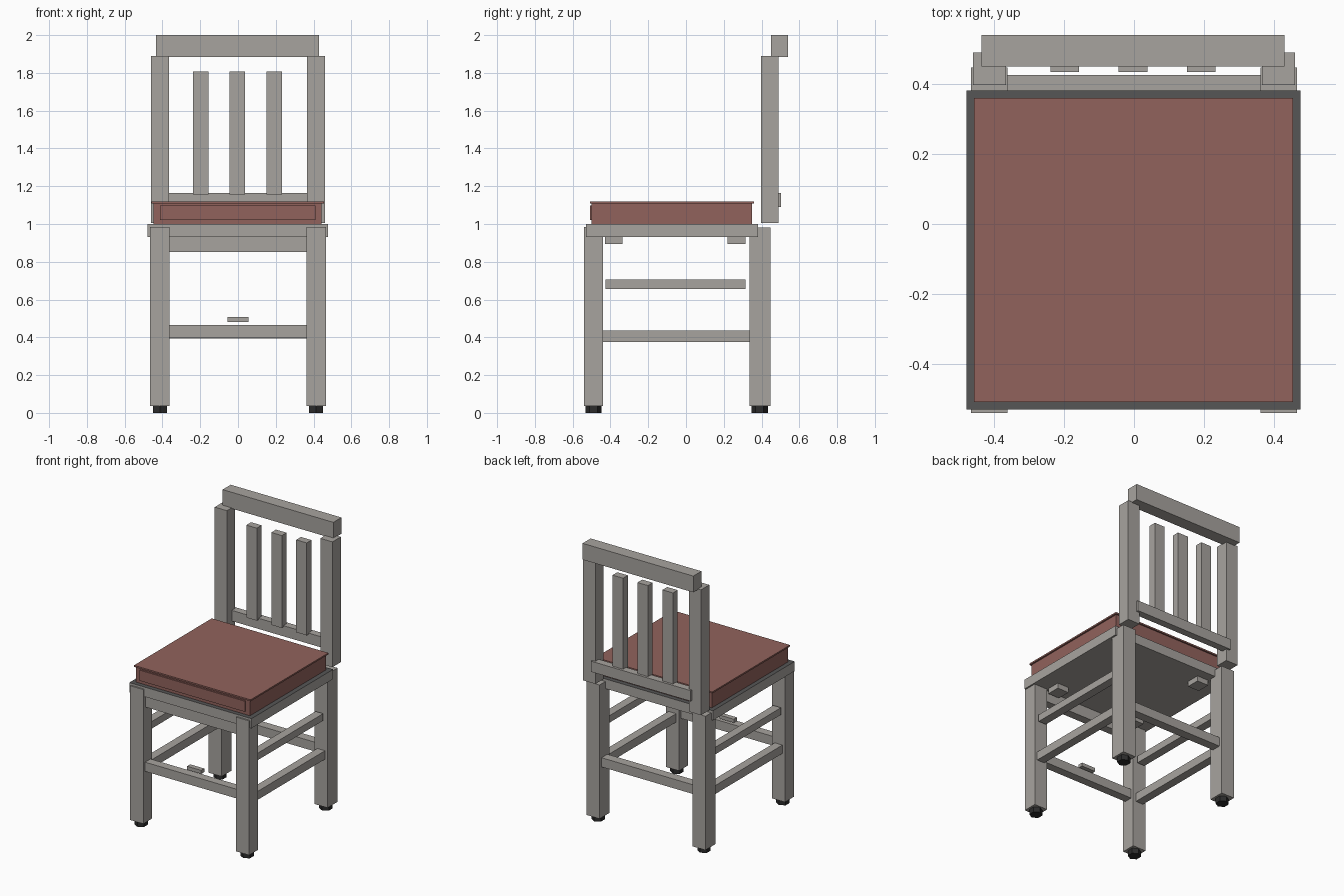
import bpy
import bmesh
from mathutils import Vector

default = bpy.data.objects.get("Cube")
if default:
    bpy.data.objects.remove(default, do_unlink=True)


def material(name, color):
    mat = bpy.data.materials.new(name)
    mat.use_nodes = True
    mat.diffuse_color = (*color, 1)
    mat.node_tree.nodes["Principled BSDF"].inputs["Base Color"].default_value = (*color, 1)
    return mat


wood = material("grey_wood", (0.39, 0.37, 0.345))
fabric = material("brick_fabric", (0.285, 0.123, 0.107))
dark = material("dark_board", (0.092, 0.092, 0.092))
rubber = material("black_rubber", (0.025, 0.025, 0.025))


def add_object(name, bm, *mats):
    mesh = bpy.data.meshes.new(name)
    bm.to_mesh(mesh)
    bm.free()
    for mat in mats:
        mesh.materials.append(mat)
    obj = bpy.data.objects.new(name, mesh)
    bpy.context.collection.objects.link(obj)
    return obj


def box(name, xs, ys, zs, *mats):
    """Box spanning the given ranges; a second material goes on its top."""
    bm = bmesh.new()
    bmesh.ops.create_cube(bm, size=1)
    spans = (xs, ys, zs)
    size = Vector([b - a for a, b in spans])
    middle = Vector([(a + b) / 2 for a, b in spans])
    for v in bm.verts:
        v.co = v.co * size + middle
    bm.normal_update()
    if len(mats) > 1:
        for f in bm.faces:
            f.material_index = int(f.normal.z > 0.5)
    return add_object(name, bm, *mats)


def foot(name, x, y):
    bm = bmesh.new()
    bmesh.ops.create_cone(bm, cap_ends=True, segments=6, radius1=0.043,
                          radius2=0.043, depth=0.04)
    bmesh.ops.translate(bm, vec=(x, y, 0.02), verts=bm.verts)
    add_object(name, bm, rubber)


# Parts repeated on the left and right
for side, s in (("left", 1), ("right", -1)):
    def pair(name, inner, outer, ys, zs):
        box(f"{side}_{name}", sorted((s * inner, s * outer)), ys, zs, wood)

    pair("front_leg", 0.362, 0.465, (-0.54, -0.44), (0.037, 0.985))
    pair("back_leg", 0.362, 0.465, (0.335, 0.447), (0.037, 0.982))
    pair("back_post", 0.365, 0.46, (0.397, 0.49), (1.005, 1.89))
    pair("lower_side_rail", 0.385, 0.445, (-0.44, 0.335), (0.375, 0.435))
    pair("upper_side_rail", 0.385, 0.445, (-0.425, 0.315), (0.655, 0.705))
    pair("front_corner_block", 0.27, 0.36, (-0.43, -0.335), (0.895, 0.935))
    pair("back_corner_block", 0.27, 0.36, (0.22, 0.315), (0.895, 0.935))
    foot(f"{side}_front_foot", s * 0.414, -0.49)
    foot(f"{side}_back_foot", s * 0.414, 0.39)

# Seat, apron and cross rails
box("seat_board", (-0.478, 0.476), (-0.53, 0.382), (0.932, 1.0), wood, dark)
box("front_apron", (-0.364, 0.364), (-0.515, -0.455), (0.852, 0.932), wood)
box("front_rail", (-0.364, 0.364), (-0.52, -0.46), (0.4, 0.465), wood)
box("back_rail", (-0.364, 0.364), (0.36, 0.425), (0.395, 0.46), wood)
box("small_plate", (-0.055, 0.055), (-0.49, -0.455), (0.482, 0.507), wood)

# Cushion with a thin top sheet and a raised front panel
box("cushion", (-0.447, 0.443), (-0.499, 0.35), (1.0, 1.11), fabric)
box("cushion_top", (-0.457, 0.454), (-0.508, 0.36), (1.108, 1.119), fabric)
box("cushion_front_panel", (-0.414, 0.409), (-0.508, -0.49), (1.022, 1.097), fabric)

# Backrest
box("top_rail", (-0.435, 0.43), (0.45, 0.54), (1.885, 2.0), wood)
box("lower_back_rail", (-0.39, 0.39), (0.452, 0.504), (1.09, 1.165), wood)
for name, x in (("right", -0.198), ("middle", -0.003), ("left", 0.192)):
    box(f"{name}_slat", (x - 0.041, x + 0.041), (0.434, 0.487), (1.155, 1.808), wood)
